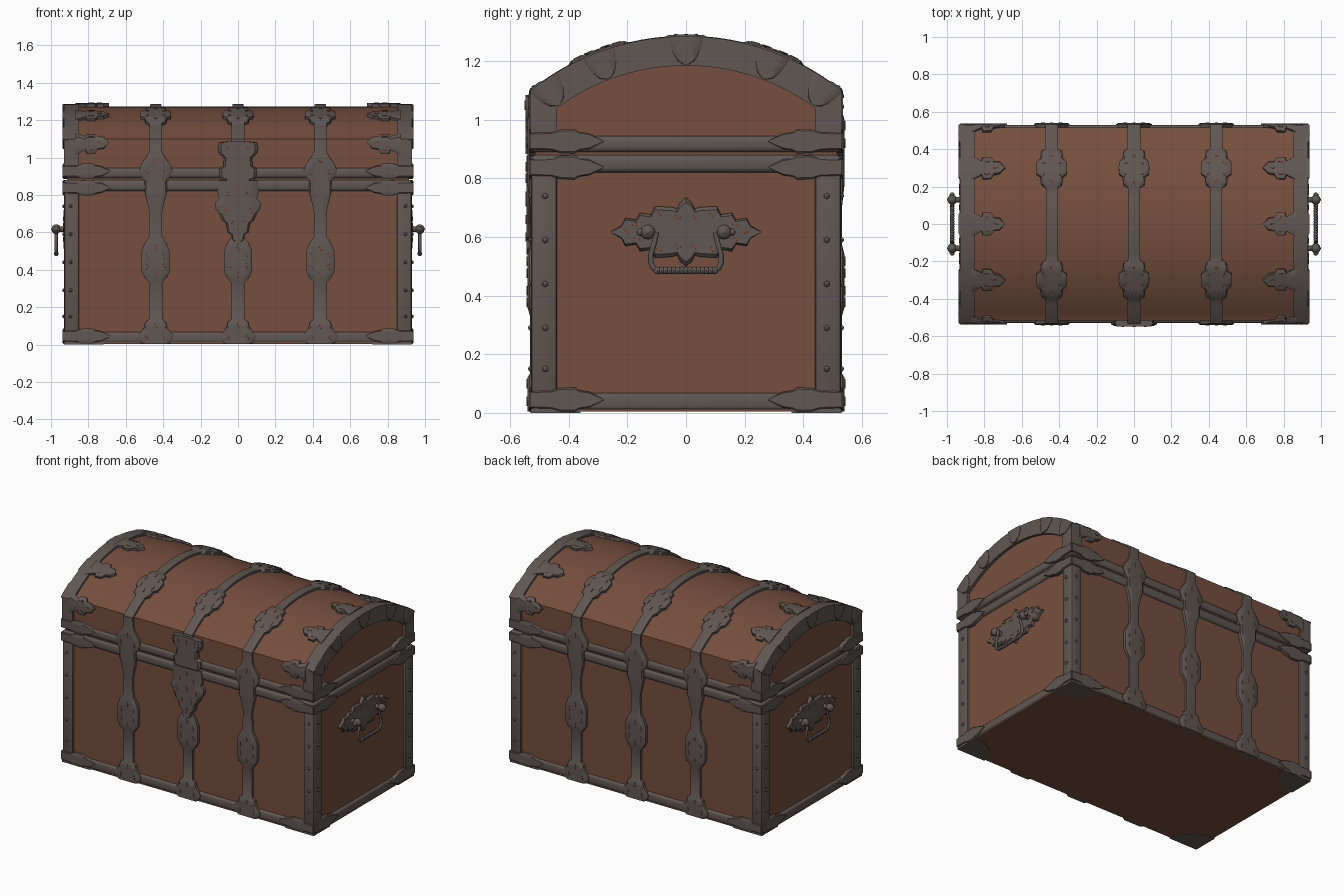
import bpy, bmesh, math
from mathutils import Matrix, Vector

if "Cube" in bpy.data.objects:
    bpy.data.objects.remove(bpy.data.objects["Cube"])


def material(name, col):
    m = bpy.data.materials.new(name)
    m.diffuse_color = (*col, 1)
    m.use_nodes = True
    m.node_tree.nodes["Principled BSDF"].inputs["Base Color"].default_value = m.diffuse_color
    return m


WOOD = material("brown wood", (0.18, 0.078, 0.047))
IRON = material("grey iron", (0.115, 0.095, 0.086))

HX, HY, ZS, ZT = 0.93, 0.53, 1.10, 1.285      # half sizes, lid shoulder, lid top
R = (HY**2 + (ZT - ZS)**2) / (2 * (ZT - ZS))  # lid arc radius
CZ, A = ZT - R, math.asin(HY / R)
LEN = 2 * ZS + 2 * A * R                      # length of path front-over-back


def finish(name, bm, mat):
    bmesh.ops.remove_doubles(bm, verts=bm.verts, dist=1e-5)
    bmesh.ops.recalc_face_normals(bm, faces=bm.faces)
    me = bpy.data.meshes.new(name)
    bm.to_mesh(me)
    bm.free()
    ob = bpy.data.objects.new(name, me)
    bpy.context.collection.objects.link(ob)
    me.materials.append(mat)
    bpy.ops.object.select_all(action='DESELECT')
    ob.select_set(True)
    bpy.context.view_layer.objects.active = ob
    bpy.ops.object.shade_smooth_by_angle(angle=math.radians(35))
    return ob


def surf(x, s, h):
    """Point on the chest skin: s runs up the front, over the lid, down the back."""
    if s <= ZS:
        return Vector((x, -HY - h, s))
    if s >= LEN - ZS:
        return Vector((x, HY + h, LEN - s))
    a = (s - LEN / 2) / R
    return Vector((x, (R + h) * math.sin(a), CZ + (R + h) * math.cos(a)))


def ribbon(bm, stations, fn, h, base=-0.02, thin=None):
    """Raised bevelled strip; stations are (t, half width), fn maps (t, v, h) to space."""
    rows = []
    for t, w in stations:
        top = thin if thin is not None and w < 0.045 else h
        sec = [(-1, base), (-1, top * .4), (-.86, top), (-.4, top), (0, top),
               (.4, top), (.86, top), (1, top * .4), (1, base)]
        rows.append([bm.verts.new(fn(t, w * k, e)) for k, e in sec])
    for a, b in zip(rows, rows[1:]):
        for i in range(8):
            bm.faces.new((a[i], a[i + 1], b[i + 1], b[i]))
    bm.faces.new(rows[0])
    bm.faces.new(rows[-1])


def pierce(bm, fn, t, v, h, l=0.016, w=0.009):
    """Small wood coloured lozenge showing through the iron."""
    ribbon(bm, [(-l, .0005), (-l * .2, w), (l, .0005)],
           lambda a, b, e: fn(t + a, v + b, e), h + .0025, h - .004)


def box(bm, x0, x1, y0, y1, z0, z1, bev=0.0, seg=2):
    mat = Matrix.Translation(((x0 + x1) / 2, (y0 + y1) / 2, (z0 + z1) / 2)) @ \
        Matrix.Diagonal((x1 - x0, y1 - y0, z1 - z0, 1))
    vs = bmesh.ops.create_cube(bm, size=1, matrix=mat)['verts']
    if bev:
        es = list({e for v in vs for e in v.link_edges})
        bmesh.ops.bevel(bm, geom=es, offset=bev, segments=seg, affect='EDGES', profile=.5)


def ball(bm, p, r, seg=10):
    bmesh.ops.create_uvsphere(bm, u_segments=seg, v_segments=6, radius=r,
                              matrix=Matrix.Translation(p))


# wooden body and base
bm = bmesh.new()
box(bm, -.915, .915, -.515, .515, .01, .9)
box(bm, -.925, .925, -.525, .525, .004, .02)
finish("body", bm, WOOD)

# wooden barrel lid
bm = bmesh.new()
path = [.89] + [ZS + 2 * A * R * i / 32 for i in range(33)] + [LEN - .89]
ends = [[bm.verts.new(surf(x, s, -.013)) for s in path] for x in (-.912, .912)]
for i in range(len(path)):
    j = (i + 1) % len(path)
    bm.faces.new((ends[0][i], ends[0][j], ends[1][j], ends[1][i]))
for e in ends:
    bm.faces.new(e)
finish("lid", bm, WOOD)

# iron rims round the base and both sides of the seam
bm = bmesh.new()
box(bm, -HX, HX, -HY, HY, .008, .068, .015, 3)
box(bm, -HX, HX, -HY, HY, .82, .881, .018, 3)
box(bm, -HX, HX, -HY, HY, .889, .945, .018, 3)
finish("rim_bands", bm, IRON)

# upright corner irons
bm = bmesh.new()
for sx in (-1, 1):
    for sy in (-1, 1):
        xs, ys = sorted((sx * .85, sx * .929)), sorted((sy * .44, sy * .529))
        box(bm, *xs, *ys, .01, .86, .012)
finish("corner_posts", bm, IRON)

# arched iron edges at both lid ends
bm = bmesh.new()
R2 = (.44**2 + .145**2) / (2 * .145)
A2 = math.asin(.44 / R2)
for sx in (-1, 1):
    rows = []
    for i in range(-1, 30):
        k = min(max(i, 0), 28) / 14 - 1
        out = (R * math.sin(A * k), CZ + R * math.cos(A * k))
        inn = (R2 * math.sin(A2 * k), 1.185 - R2 + R2 * math.cos(A2 * k))
        if i in (-1, 29):
            out, inn = (HY * k, .9), (.44 * k, .9)
        rows.append([bm.verts.new((sx * x, y, z)) for x, (y, z) in
                     ((.85, out), (HX, out), (HX, inn), (.85, inn))])
    for a, b in zip(rows, rows[1:]):
        for i in range(4):
            bm.faces.new((a[i], a[(i + 1) % 4], b[(i + 1) % 4], b[i]))
    bm.faces.new(rows[0])
    bm.faces.new(rows[-1])
finish("lid_end_arches", bm, IRON)

# three straps running front, over the lid and down the back
half = [(.004, .07), (.02, .09), (.05, .095), (.09, .062), (.12, .055), (.135, .035), (.33, .035),
        (.36, .06), (.39, .075), (.5, .075), (.54, .058), (.575, .035), (.7, .032), (.78, .05),
        (.82, .06), (.876, .06), (.89, .075), (.93, .09), (.97, .075), (1.0, .05), (1.03, .035),
        (1.1, .034), (1.14, .034), (1.18, .034), (1.22, .034), (1.255, .035), (1.27, .055),
        (1.315, .06), (1.33, .08), (1.365, .082), (1.4, .08), (1.415, .06), (1.46, .055),
        (1.475, .032), (1.52, .03), (1.57, .03), (1.62, .03)]
stations = half + [(LEN - s, w) for s, w in reversed(half)]
holes = bmesh.new()
bm = bmesh.new()
for x0 in (-.44, 0, .44):
    fn = lambda t, v, h, x0=x0: surf(x0 + v, t, h)
    ribbon(bm, stations, fn, .011, thin=.002)
    for c in (.447, 1.365):
        for s in (c, LEN - c):
            for dt, dv in ((.07, 0), (-.07, 0), (.03, .045), (.03, -.045), (-.03, .045), (-.03, -.045)):
                pierce(holes, fn, s + dt, dv, .011)
    for s, k in ((.06, 1), (.94, 1), (LEN - .06, -1), (LEN - .94, -1)):
        for dt, dv in ((-.02, .05), (-.02, -.05), (.04, 0)):
            pierce(holes, fn, s + dt * k, dv, .011)
finish("straps", bm, IRON)

# lock plate and hasp on the front
bm = bmesh.new()
fn = lambda t, v, h: surf(v, t, h)
ribbon(bm, [(.54, .002), (.56, .03), (.59, .035), (.6, .055), (.65, .065), (.665, .085), (.7, .1),
            (.73, .122), (.76, .12), (.78, .1), (.82, .112), (.878, .1)], fn, .015)
ribbon(bm, [(.884, .09), (.91, .1), (.94, .1), (.955, .078), (1.0, .075), (1.02, .1), (1.05, .108),
            (1.08, .1), (1.085, .06)], fn, .018)
for t, v in ((.6, 0), (.66, .035), (.66, -.035), (.72, .07), (.72, -.07), (.74, 0), (.8, .05),
             (.8, -.05), (.84, 0)):
    pierce(holes, fn, t, v, .015)
for v in (-.06, 0, .06):
    pierce(holes, fn, 1.05, v, .018)
finish("lock_and_hasp", bm, IRON)

# leaf claws on the lid ends and shields folded over the arch
bm = bmesh.new()
claw = [(0, .07), (.025, .055), (.055, .04), (.062, .062), (.105, .06), (.12, .037), (.15, .034), (.18, .001)]
shield = [(0, .058), (.03, .054), (.06, .045), (.085, .03), (.096, .008)]
for sx in (-1, 1):
    for s in (1.08, LEN / 2 - .307, LEN / 2, LEN / 2 + .307, LEN - 1.08):
        fn = lambda t, v, h, s=s, sx=sx: surf(sx * (.87 - t), s + v, h)
        ribbon(bm, claw, fn, .006)
        for t, v in ((.085, .035), (.085, -.035), (.13, 0)):
            pierce(holes, fn, t, v, .006, .014, .007)
    for a in (-.61, -.36, 0, .36, .61):
        ribbon(bm, shield, lambda t, v, h, a=a, sx=sx: Vector(
            (sx * (HX + h), (R - t) * math.sin(a + v / R), CZ + (R - t) * math.cos(a + v / R))), .007)
finish("lid_claws", bm, IRON)

# pointed leaves at every rim corner, plus corner caps underneath
bm = bmesh.new()
leaf = [(0, .03), (.07, .032), (.1, .042), (.15, .044), (.165, .034), (.2, .028), (.25, .001)]
for sx in (-1, 1):
    for sy in (-1, 1):
        for z in (.045, .838, .927):
            ribbon(bm, leaf, lambda t, v, h, z=z, sx=sx, sy=sy:
                   Vector((sx * (HX + h), sy * (HY - t), z + v * .95)), .007)
            ribbon(bm, leaf, lambda t, v, h, z=z, sx=sx, sy=sy:
                   Vector((sx * (HX - t), sy * (HY + h), z + v * .95)), .006)
        ring = [(HX, HY)] + [(HX - .21 * math.cos(a * math.pi / 16), HY - .17 * math.sin(a * math.pi / 16))
                             for a in range(9)]
        lo, hi = [[bm.verts.new((sx * x, sy * y, z)) for x, y in ring] for z in (0, .015)]
        bm.faces.new(lo)
        bm.faces.new(hi)
        for i in range(10):
            j = (i + 1) % 10
            bm.faces.new((lo[i], lo[j], hi[j], hi[i]))
finish("corner_leaves", bm, IRON)

# rivets on the corner irons
bm = bmesh.new()
for sx in (-1, 1):
    for sy in (-1, 1):
        for z in (.15, .29, .44, .59, .74):
            ball(bm, (sx * HX, sy * .48, z), .010, 8)
            ball(bm, (sx * .895, sy * HY, z), .009, 8)
finish("rivets", bm, IRON)

# side handles: pierced plate, studs and twisted bail
plate = [(-.255, .002), (-.22, .022), (-.207, .048), (-.17, .042), (-.157, .066), (-.12, .06),
         (-.105, .088), (-.05, .085), (-.03, .08), (-.02, .1), (0, .118)]
plate += [(-t, w) for t, w in reversed(plate[:-1])]
for sx, side in ((-1, "left"), (1, "right")):
    bm = bmesh.new()
    fn = lambda t, v, h, sx=sx: Vector((sx * (.915 + h), t, .617 + v))
    ribbon(bm, plate, fn, .018)
    for k in (-1, 1):
        for t, v in ((.2, 0), (.17, .025), (.17, -.025), (.09, .06), (.09, -.06), (.03, .05), (.03, -.05)):
            pierce(holes, fn, k * t, v, .018, .014, .008)
        bmesh.ops.create_cone(bm, cap_ends=True, segments=12, radius1=.017, radius2=.011, depth=.065,
                              matrix=Matrix.Translation((sx * .955, k * .13, .617)) @
                              Matrix.Rotation(sx * math.pi / 2, 4, 'Y'))
        ball(bm, (sx * .972, k * .13, .617), .026, 12)
        ball(bm, (sx * .99, k * .13, .617), .010)
        ball(bm, (sx * .972, k * .155, .617), .014)
    for i in range(15):
        ball(bm, (sx * .972, -.098 + .014 * i, .486), .013, 8)
    finish(side + "_handle_plate", bm, IRON)
    cu = bpy.data.curves.new(side + "_handle_bail", 'CURVE')
    cu.dimensions, cu.bevel_depth, cu.bevel_resolution = '3D', .009, 2
    arm = [(-.1, .617), (-.108, .58), (-.12, .54), (-.12, .512), (-.112, .494), (-.095, .486)]
    pts = arm + [(-y, z) for y, z in reversed(arm)]
    sp = cu.splines.new('POLY')
    sp.points.add(len(pts) - 1)
    for p, (y, z) in zip(sp.points, pts):
        p.co = (sx * .972, y, z, 1)
    cu.materials.append(IRON)
    bpy.context.collection.objects.link(bpy.data.objects.new(cu.name, cu))

# wood seen through the pierced ironwork
finish("piercings", holes, WOOD)
